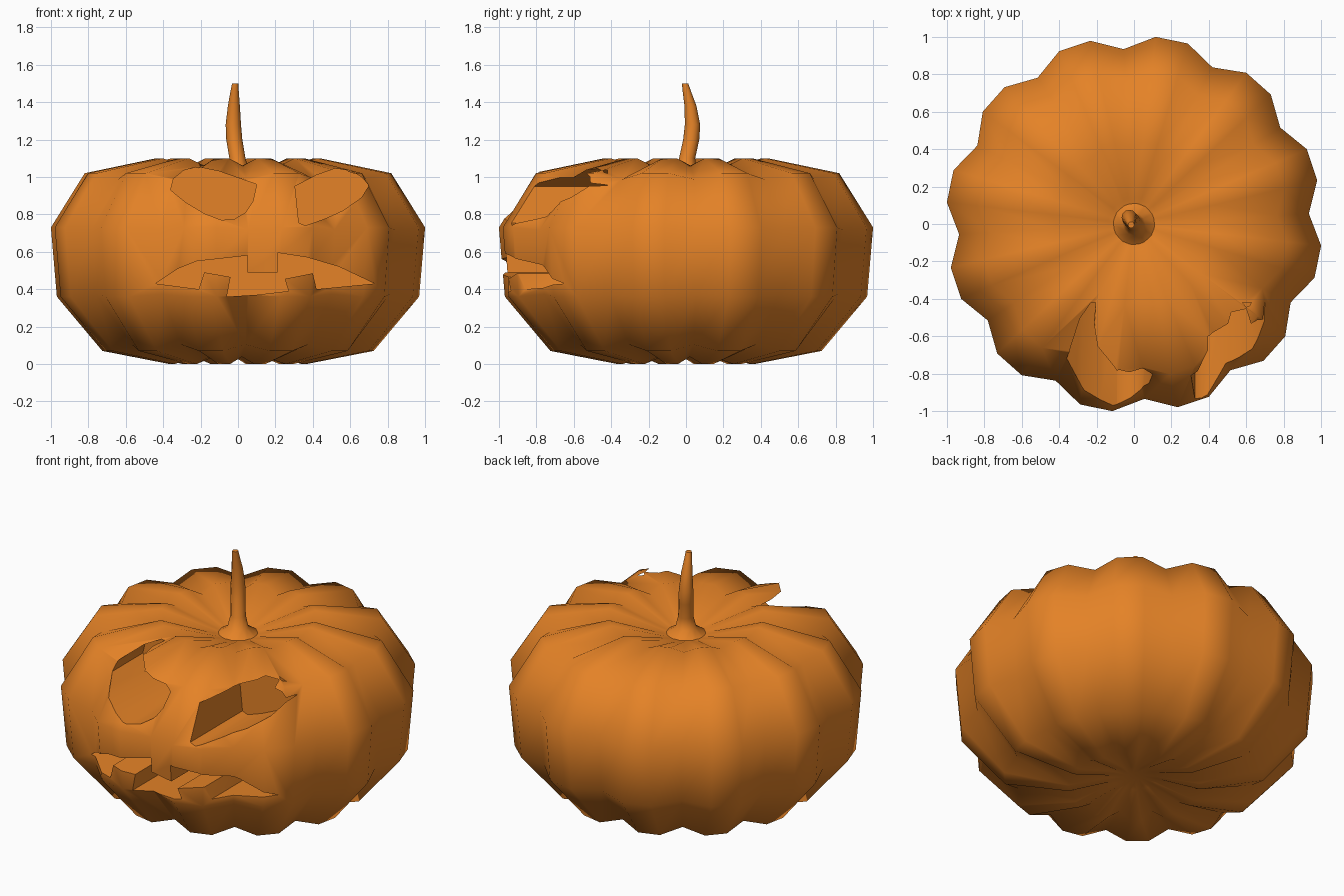
import bpy, bmesh, math
from mathutils import Vector

if "Cube" in bpy.data.objects:
    bpy.data.objects.remove(bpy.data.objects["Cube"])

orange = bpy.data.materials.new("pumpkin_orange")
orange.diffuse_color = (0.78, 0.225, 0.02, 1)
orange.use_nodes = True
orange.node_tree.nodes["Principled BSDF"].inputs["Base Color"].default_value = orange.diffuse_color


def make_object(name, bm):
    bmesh.ops.recalc_face_normals(bm, faces=bm.faces[:])
    mesh = bpy.data.meshes.new(name)
    bm.to_mesh(mesh)
    bm.free()
    mesh.materials.append(orange)
    ob = bpy.data.objects.new(name, mesh)
    bpy.context.collection.objects.link(ob)
    return ob


def loft(name, rings):
    """Closed skin through equally sized rings of points."""
    bm = bmesh.new()
    loops = [[bm.verts.new(p) for p in ring] for ring in rings]
    n = len(loops[0])
    for a, b in zip(loops, loops[1:]):
        for i in range(n):
            j = (i + 1) % n
            bm.faces.new((a[i], a[j], b[j], b[i]))
    bm.faces.new(loops[0])
    bm.faces.new(loops[-1])
    return make_object(name, bm)


def prism(name, outline, y_front=-1.3, y_back=-0.42):
    """Front-view outline (x, z) extruded along y, used as a cutter."""
    bm = bmesh.new()
    front = [bm.verts.new((x, y_front, z)) for x, z in outline]
    face = bm.faces.new(front)
    ext = bmesh.ops.extrude_face_region(bm, geom=[face])
    moved = [g for g in ext["geom"] if isinstance(g, bmesh.types.BMVert)]
    bmesh.ops.translate(bm, verts=moved, vec=(0, y_back - y_front, 0))
    ob = make_object(name, bm)
    ob.hide_render = True
    return ob


def smooth(ob, degrees):
    bpy.ops.object.select_all(action="DESELECT")
    ob.select_set(True)
    bpy.context.view_layer.objects.active = ob
    bpy.ops.object.shade_smooth_by_angle(angle=math.radians(degrees))


# Ribbed body: 12 lobes, each with two ridge points and one valley point
profile = [(0.05, 0.07), (0.13, 0.06), (0.37, 0.0), (0.73, 0.07), (0.975, 0.36),
           (1.007, 0.73), (0.825, 1.02), (0.44, 1.10), (0.14, 1.0), (0.05, 0.98)]
rings = []
for r, z in profile:
    ring = []
    for i in range(36):
        a = math.radians(3.4 + 10 * i)
        rr, zz = r, z
        if i % 3 == 0:                      # valley
            rr = r * 0.93
            if r > 0.3:
                zz = 0.55 + (z - 0.55) * 0.93
        ring.append((rr * math.cos(a), rr * math.sin(a), zz))
    rings.append(ring)
body = loft("pumpkin_body", rings)

# Carved face
left_eye = [(-0.36, 0.93), (-0.345, 0.99), (-0.29, 1.035), (-0.22, 1.055), (-0.10, 1.03),
            (0.10, 0.96), (0.08, 0.87), (0.04, 0.81), (-0.02, 0.775), (-0.09, 0.77),
            (-0.18, 0.805), (-0.28, 0.865)]
right_eye = [(0.305, 0.95), (0.42, 1.01), (0.52, 1.045), (0.60, 1.035), (0.66, 1.0),
             (0.70, 0.955), (0.66, 0.89), (0.56, 0.82), (0.46, 0.775), (0.36, 0.74),
             (0.325, 0.755)]
mouth = [(-0.44, 0.43), (-0.32, 0.51), (-0.22, 0.55), (-0.08, 0.565), (0.05, 0.58),
         (0.05, 0.49), (0.21, 0.49), (0.21, 0.595), (0.37, 0.57), (0.54, 0.52),
         (0.73, 0.43), (0.42, 0.40), (0.40, 0.485), (0.25, 0.455), (0.27, 0.39),
         (0.10, 0.37), (-0.06, 0.36), (-0.04, 0.465), (-0.18, 0.49), (-0.21, 0.40)]
bpy.context.view_layer.objects.active = body
for name, outline in (("left_eye", left_eye), ("right_eye", right_eye), ("mouth", mouth)):
    cutter = prism(name + "_cutter", outline)
    mod = body.modifiers.new(name, "BOOLEAN")
    mod.operation = "DIFFERENCE"
    mod.solver = "EXACT"
    mod.object = cutter
    bpy.ops.object.modifier_apply(modifier=mod.name)
    bpy.data.objects.remove(cutter)
smooth(body, 50)

# Curved stem with a flared foot: centre x, y, z and radius
path = [(0, 0, 0.985, 0.125), (0, 0, 1.03, 0.06), (-0.003, 0.006, 1.10, 0.043),
        (-0.02, 0.028, 1.20, 0.043), (-0.025, 0.035, 1.28, 0.041),
        (-0.022, 0.024, 1.38, 0.032), (-0.018, 0.004, 1.46, 0.022),
        (-0.015, -0.005, 1.50, 0.017)]
stem_rings = []
for x, y, z, r in path:
    stem_rings.append([Vector((x + r * math.cos(k * math.tau / 12),
                               y + r * math.sin(k * math.tau / 12), z)) for k in range(12)])
stem = loft("stem", stem_rings)
smooth(stem, 50)
